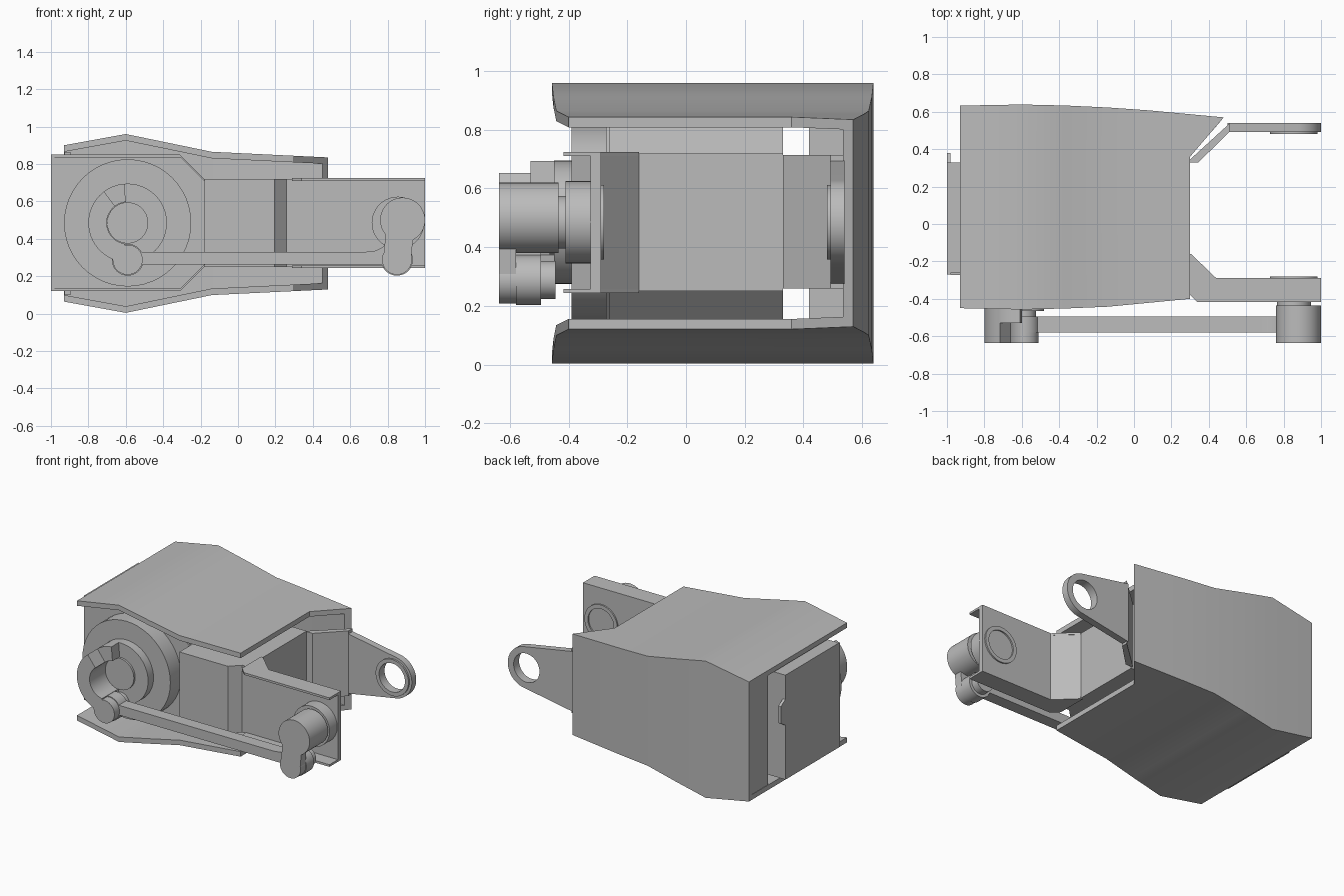
import bpy, bmesh
from math import sin, cos, radians, atan2, hypot, acos, degrees

cube = bpy.data.objects.get("Cube")
if cube:
    bpy.data.objects.remove(cube, do_unlink=True)

grey = bpy.data.materials.new("plain_grey")
grey.use_nodes = True
colour = (0.5, 0.5, 0.5, 1)
grey.diffuse_color = colour
grey.node_tree.nodes["Principled BSDF"].inputs["Base Color"].default_value = colour

MID = 0.485  # height of the main axis


def finish(name, bm):
    bmesh.ops.recalc_face_normals(bm, faces=bm.faces)
    mesh = bpy.data.meshes.new(name)
    bm.to_mesh(mesh)
    bm.free()
    mesh.materials.append(grey)
    obj = bpy.data.objects.new(name, mesh)
    bpy.context.collection.objects.link(obj)
    bpy.ops.object.select_all(action='DESELECT')
    obj.select_set(True)
    bpy.context.view_layer.objects.active = obj
    bpy.ops.object.shade_smooth_by_angle(angle=radians(30))
    return obj


def prism(name, axis, low, high, *loops):
    """Extrude an outline, with optional holes, along an axis."""
    place = {"X": lambda a, b, d: (d, a, b),
             "Y": lambda a, b, d: (a, d, b),
             "Z": lambda a, b, d: (a, b, d)}[axis]
    bm = bmesh.new()
    edges = []
    for loop in loops:
        vs = [bm.verts.new(place(a, b, low)) for a, b in loop]
        edges += [bm.edges.new((vs[i - 1], vs[i])) for i in range(len(vs))]
    bmesh.ops.triangle_fill(bm, edges=edges, use_beauty=True)
    grown = bmesh.ops.extrude_face_region(bm, geom=bm.faces[:])["geom"]
    bmesh.ops.translate(bm, verts=[v for v in grown if isinstance(v, bmesh.types.BMVert)],
                        vec=place(0, 0, high - low))
    return finish(name, bm)


def arc(cx, cz, r, start=0, end=360, n=48):
    steps = n if end - start >= 360 else n + 1
    angles = [radians(start + (end - start) * i / n) for i in range(steps)]
    return [(cx + r * cos(t), cz + r * sin(t)) for t in angles]


def drum(name, cx, cz, r, low, high):
    return prism(name, "Y", low, high, arc(cx, cz, r))


def interpolate(points, x):
    for (x0, y0), (x1, y1) in zip(points, points[1:]):
        if x <= x1:
            break
    return y0 + (y1 - y0) * (x - x0) / (x1 - x0)


# Outer cover: a C section lofted along x, with a slanted right edge
half_height = [(-0.93, 0.418), (-0.6, 0.478), (-0.14, 0.383), (0.48, 0.353)]
back_edge = [(-0.93, 0.633), (-0.65, 0.64), (-0.3, 0.632), (0, 0.615), (0.48, 0.57)]
front_edge = [(-0.93, -0.45), (-0.6, -0.457), (-0.2, -0.448), (0.3, -0.4), (0.48, -0.4)]
WALL = 0.035
bm = bmesh.new()
rings = []
for station in (-0.93, -0.6, -0.37, -0.14, 0.08, 0.3, 0.48):
    ring = []
    for inset in (0, WALL):
        ys = [interpolate(front_edge, station), 0.36, interpolate(back_edge, station) - inset]
        for side, order in ((1, ys), (-1, ys[::-1])):
            for y in order:
                x = min(station, 0.3 + max(0, y - 0.36) * 0.86)
                z = 0.482 + side * (interpolate(half_height, x) - inset)
                ring.append(bm.verts.new((x, y, z)))
    rings.append(ring)
outline = [0, 1, 2, 3, 4, 5, 11, 10, 9, 8, 7, 6]
for r0, r1 in zip(rings, rings[1:]):
    for a, b in zip(outline, outline[1:] + outline[:1]):
        bm.faces.new((r0[a], r0[b], r1[b], r1[a]))
for ring in (rings[0], rings[-1]):
    for j in range(5):
        bm.faces.new((ring[j], ring[j + 1], ring[j + 7], ring[j + 6]))
bmesh.ops.remove_doubles(bm, verts=bm.verts, dist=0.0005)
finish("outer_cover", bm)
prism("cover_side_return", "X", -0.928, -0.895,
      [(0.42, 0.1), (0.62, 0.1), (0.62, 0.865), (0.42, 0.865)])


# Motor housing with clipped corners, front panel and left end plate
def housing_outline(left, right, low, high, clip):
    return [(left, low), (right - clip, low), (right, low + clip),
            (right, high - clip), (right - clip, high), (left, high)]


prism("housing", "Y", -0.262, 0.33, housing_outline(-0.985, -0.17, 0.12, 0.85, 0.14))
prism("housing_front_panel", "Y", -0.272, -0.26, housing_outline(-0.98, -0.175, 0.135, 0.835, 0.13))
prism("housing_end_plate", "X", -1.0, -0.98,
      [(-0.27, 0.12), (0.33, 0.12), (0.33, 0.5), (0.38, 0.53),
       (0.38, 0.65), (0.33, 0.68), (0.33, 0.85), (-0.27, 0.85)])

# Bracket body with its front arm and two flanges
prism("bracket_body", "Z", 0.25, 0.72,
      [(-0.18, -0.39), (0.195, -0.39), (0.26, -0.325), (1, -0.325), (1, -0.29),
       (0.44, -0.29), (0.3, -0.16), (0.3, 0.33), (-0.18, 0.33)])
flange = [(0.29, -0.16), (0.305, -0.16), (0.44, -0.29), (1, -0.29),
          (1, -0.418), (0.34, -0.418), (0.29, -0.37)]
for name, z in (("lower_flange", 0.243), ("upper_flange", 0.71)):
    prism(name, "Z", z, z + 0.015, flange)

# Back arm: slanted root, tapered plate with an eye, and a bearing lip
prism("back_arm_root", "Z", 0.26, 0.715,
      [(0.29, 0.33), (0.345, 0.33), (0.51, 0.492), (0.51, 0.537), (0.3, 0.345)])
EYE_X, EYE_R = 0.855, 0.145
dx, dz = 0.5 - EYE_X, 0.21
tangent = degrees(atan2(dz, dx) - acos(EYE_R / hypot(dx, dz)))
hole = arc(EYE_X, MID, 0.1)
prism("back_arm", "Y", 0.492, 0.54,
      [(0.5, MID + dz), (0.5, MID - dz)] + arc(EYE_X, MID, EYE_R, -tangent, tangent), hole)
prism("back_arm_bearing", "Y", 0.48, 0.493, arc(EYE_X, MID, 0.127), hole)

# Front arm bearing
prism("front_arm_bearing", "Y", -0.291, -0.28, arc(EYE_X, MID, 0.127), hole)
drum("front_arm_boss", EYE_X, MID, 0.14, -0.41, -0.32)
drum("front_arm_shaft", EYE_X, MID, 0.09, -0.45, -0.4)

# Motor drum, hub and curved crank
HUB_X, PIN_Z = -0.59, 0.288
drum("motor_drum", HUB_X, MID, 0.34, -0.39, -0.26)
drum("motor_hub", HUB_X, MID, 0.21, -0.45, -0.38)
drum("hub_cap", HUB_X, MID, 0.11, -0.465, -0.44)


def crank(name, start, end, low):
    prism(name, "Y", low, -0.44, arc(HUB_X, MID, 0.21, start, end, 24)
          + arc(HUB_X, MID, 0.112, start, end, 24)[::-1])


crank("crank_arm", 127, 262, -0.637)
crank("crank_step", 95, 128, -0.53)

# Connecting rod
ROD_FRONT, ROD_BACK, LEVER_X = -0.58, -0.495, 0.85
prism("connecting_rod", "Y", ROD_FRONT, ROD_BACK,
      [(HUB_X, 0.262), (LEVER_X, 0.262), (LEVER_X, 0.39), (0.79, 0.37),
       (0.765, 0.35), (0.73, 0.335), (0.68, 0.33), (HUB_X, 0.33)])
for label, x in (("crank", HUB_X), ("lever", LEVER_X)):
    drum(label + "_rod_eye", x, PIN_Z, 0.085, ROD_FRONT, ROD_BACK)
    drum(label + "_pin_head", x, PIN_Z, 0.08, -0.637, ROD_FRONT)
    drum(label + "_pin", x, PIN_Z, 0.065, ROD_BACK, -0.445)

# Output lever
drum("lever_hub", 0.88, 0.5, 0.12, -0.637, -0.435)
prism("lever_neck", "Y", -0.637, ROD_FRONT,
      [(0.775, 0.28), (0.925, 0.28), (0.935, 0.4), (0.98, 0.45), (0.79, 0.45), (0.785, 0.38)])
